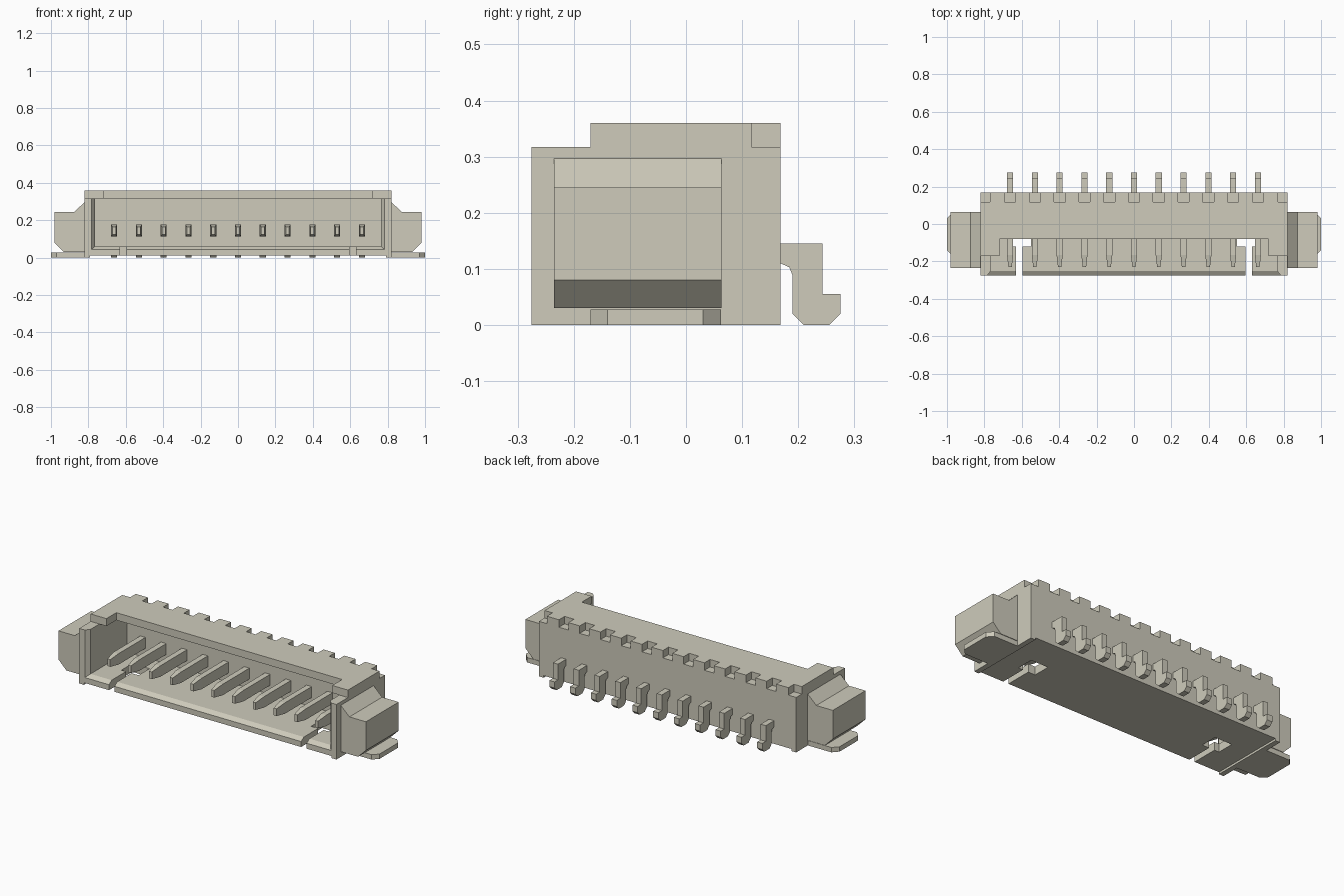
import bpy, bmesh
from mathutils import Vector

if "Cube" in bpy.data.objects:
    bpy.data.objects.remove(bpy.data.objects["Cube"], do_unlink=True)

ivory = bpy.data.materials.new("warm_ivory")
ivory.use_nodes = True
COLOUR = (0.62, 0.60, 0.50, 1)
ivory.diffuse_color = COLOUR
ivory.node_tree.nodes["Principled BSDF"].inputs["Base Color"].default_value = COLOUR


def finish(bm, name):
    bmesh.ops.recalc_face_normals(bm, faces=bm.faces)
    me = bpy.data.meshes.new(name)
    bm.to_mesh(me)
    bm.free()
    me.materials.append(ivory)
    ob = bpy.data.objects.new(name, me)
    bpy.context.scene.collection.objects.link(ob)
    return ob


def loft(bm, *rings):
    """Skin a closed solid through matching rings of points."""
    loops = [[bm.verts.new(p) for p in ring] for ring in rings]
    n = len(loops[0])
    bm.faces.new(loops[0])
    bm.faces.new(loops[-1])
    for a, b in zip(loops, loops[1:]):
        for i in range(n):
            j = (i + 1) % n
            bm.faces.new((a[i], a[j], b[j], b[i]))


def rect(y, x0, x1, z0, z1):
    return [(x0, y, z0), (x1, y, z0), (x1, y, z1), (x0, y, z1)]


def box(bm, x0, x1, y0, y1, z0, z1):
    loft(bm, rect(y0, x0, x1, z0, z1), rect(y1, x0, x1, z0, z1))


def boxes(name, *sizes):
    bm = bmesh.new()
    for s in sizes:
        box(bm, *s)
    return finish(bm, name)


PITCH, PIN_W = 0.1325, 0.0165
pin_x = [(i - 5) * PITCH for i in range(11)]

# Housing shell
housing = boxes("housing", (-0.82, 0.82, -0.275, 0.168, 0, 0.36))

# Socket opening with a flared mouth
bm = bmesh.new()
loft(bm, rect(-0.295, -0.8, 0.8, 0.03, 0.317), rect(-0.25, -0.765, 0.765, 0.06, 0.317),
     rect(0.08, -0.765, 0.765, 0.06, 0.317))
cutters = [finish(bm, "socket_cutter")]

# Roof recess, stepped front, rear notches, floor slots and underside relief
cutters += [
    boxes("roof_cutter", (-0.72, 0.72, -0.3, -0.08, 0.3, 0.4)),
    boxes("front_step_cutter", (-1, 1, -0.3, -0.17, 0.317, 0.4)),
    boxes("notch_cutter",
          *[(x - 0.03, x + 0.03, 0.117, 0.2, 0.317, 0.4) for x in pin_x],
          *[(s * 0.82 - 0.05, s * 0.82 + 0.05, 0.117, 0.2, 0.317, 0.4) for s in (-1, 1)]),
    boxes("slot_cutter",
          *[(s * 0.6125 - 0.0175, s * 0.6125 + 0.0175, -0.3, -0.1, -0.1, 0.1) for s in (-1, 1)]),
    boxes("hole_cutter",
          *[(s * 0.605 - 0.055, s * 0.605 + 0.055, -0.12, -0.02, -0.1, 0.1) for s in (-1, 1)]),
    boxes("underside_cutter", (-0.79, 0.79, -0.4, 0.3, -0.1, 0.012)),
]
for c in cutters:
    c.hide_render = True
    mod = housing.modifiers.new(c.name, "BOOLEAN")
    mod.operation = "DIFFERENCE"
    mod.solver = "EXACT"
    mod.object = c
deps = bpy.context.evaluated_depsgraph_get()
cut_mesh = bpy.data.meshes.new_from_object(housing.evaluated_get(deps))
housing.modifiers.clear()
housing.data = cut_mesh
for c in cutters:
    bpy.data.objects.remove(c, do_unlink=True)

# Contact pins: tapered blade in front, bent solder foot behind
FOOT = [(0.15, 0.145), (0.243, 0.145), (0.243, 0.055), (0.275, 0.055), (0.275, 0.02),
        (0.255, 0), (0.21, 0), (0.19, 0.02), (0.19, 0.088), (0.184, 0.103), (0.168, 0.11),
        (0.15, 0.11)]
for i, x in enumerate(pin_x):
    bm = bmesh.new()
    loft(bm, rect(-0.23, x - 0.009, x + 0.009, 0.123, 0.164),
         rect(-0.165, x - PIN_W, x + PIN_W, 0.113, 0.176),
         rect(0.1, x - PIN_W, x + PIN_W, 0.113, 0.176))
    loft(bm, *[[(x + d, y, z) for y, z in FOOT] for d in (-PIN_W, PIN_W)])
    finish(bm, f"contact_pin_{i + 1}")

# Side blocks and solder tabs, mirrored left and right
BLOCK = [(0.81, 0.03), (0.93, 0.03), (0.98, 0.08), (0.98, 0.245), (0.875, 0.245),
         (0.82, 0.297), (0.81, 0.297)]
TAB = [(0.815, -0.17), (0.97, -0.17), (1, -0.14), (1, 0.03), (0.97, 0.062), (0.815, 0.062)]
for side, s in (("left", 1), ("right", -1)):
    bm = bmesh.new()
    loft(bm, *[[(s * x, y, z) for x, z in BLOCK] for y in (-0.235, 0.063)])
    finish(bm, f"{side}_side_block")
    bm = bmesh.new()
    loft(bm, *[[(s * x, y, z) for x, y in TAB] for z in (0, 0.028)])
    finish(bm, f"{side}_solder_tab")
